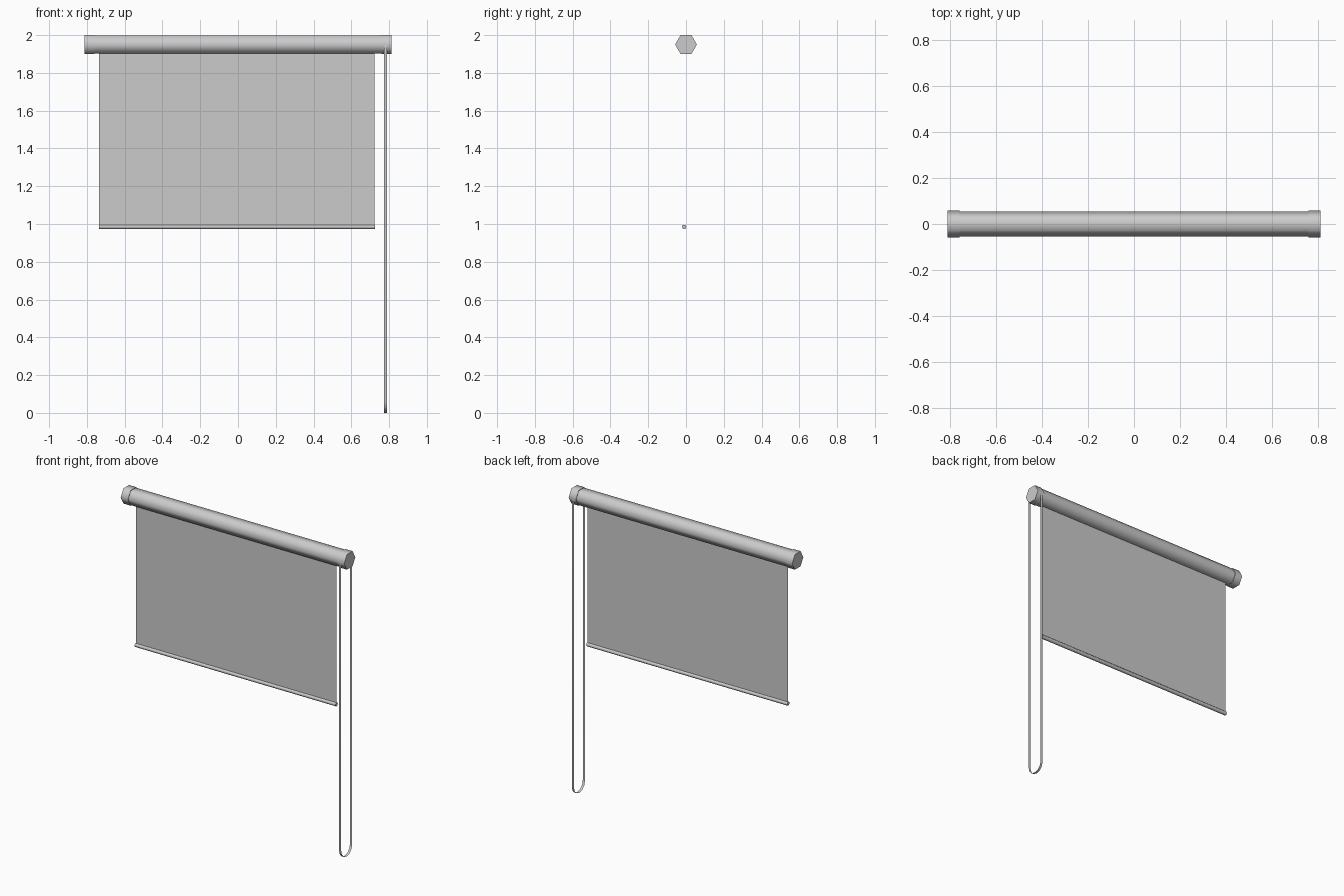
import bpy, bmesh, math
from mathutils import Matrix

cube = bpy.data.objects.get("Cube")
if cube:
    bpy.data.objects.remove(cube)

grey = bpy.data.materials.new("light_grey")
grey.use_nodes = True
colour = (0.6, 0.6, 0.6, 1)
grey.diffuse_color = colour
grey.node_tree.nodes["Principled BSDF"].inputs["Base Color"].default_value = colour


def finish(name, bm, smooth=True):
    mesh = bpy.data.meshes.new(name)
    bm.to_mesh(mesh)
    bm.free()
    mesh.materials.append(grey)
    ob = bpy.data.objects.new(name, mesh)
    bpy.context.collection.objects.link(ob)
    if smooth:
        bpy.ops.object.select_all(action="DESELECT")
        ob.select_set(True)
        bpy.context.view_layer.objects.active = ob
        bpy.ops.object.shade_smooth_by_angle(angle=math.radians(70))
    return ob


def hex_bar(name, x0, x1, y, z, radius):
    """Six-sided bar along x with corners pointing forward and back."""
    bm = bmesh.new()
    bmesh.ops.create_cone(bm, cap_ends=True, segments=6, radius1=radius,
                          radius2=radius, depth=x1 - x0)
    turn = Matrix.Rotation(math.pi / 2, 4, "Y")
    bm.transform(Matrix.Translation(((x0 + x1) / 2, y, z)) @ turn)
    return finish(name, bm)


def ribbon(name, x0, x1, path, smooth):
    """Flat strip spanning x0..x1 that follows a path of (y, z) points."""
    bm = bmesh.new()
    rows = [[bm.verts.new((x, y, z)) for x in (x0, x1)] for y, z in path]
    for a, b in zip(rows, rows[1:]):
        bm.faces.new((a[0], b[0], b[1], a[1]))
    return finish(name, bm, smooth)


axis_z = 1.95

# Roller and its end brackets
hex_bar("roller_tube", -0.76, 0.76, 0, axis_z, 0.054)
hex_bar("right_bracket", -0.812, -0.76, 0, axis_z, 0.0577)
hex_bar("left_bracket", 0.76, 0.812, 0, axis_z, 0.0577)

# Hanging fabric and bottom rail
ribbon("fabric", -0.735, 0.722, [(-0.01, axis_z), (-0.01, 0.985)], False)
hex_bar("bottom_rail", -0.737, 0.724, -0.01, 0.985, 0.0125)

# Pull loop: two straight runs joined by a half round at the bottom
r = 0.057
arc = [(-r * math.cos(t), r - r * math.sin(t))
       for t in (math.pi * i / 6 for i in range(7))]
ribbon("pull_loop", 0.774, 0.79, [(-r, axis_z)] + arc + [(r, axis_z)], True)
